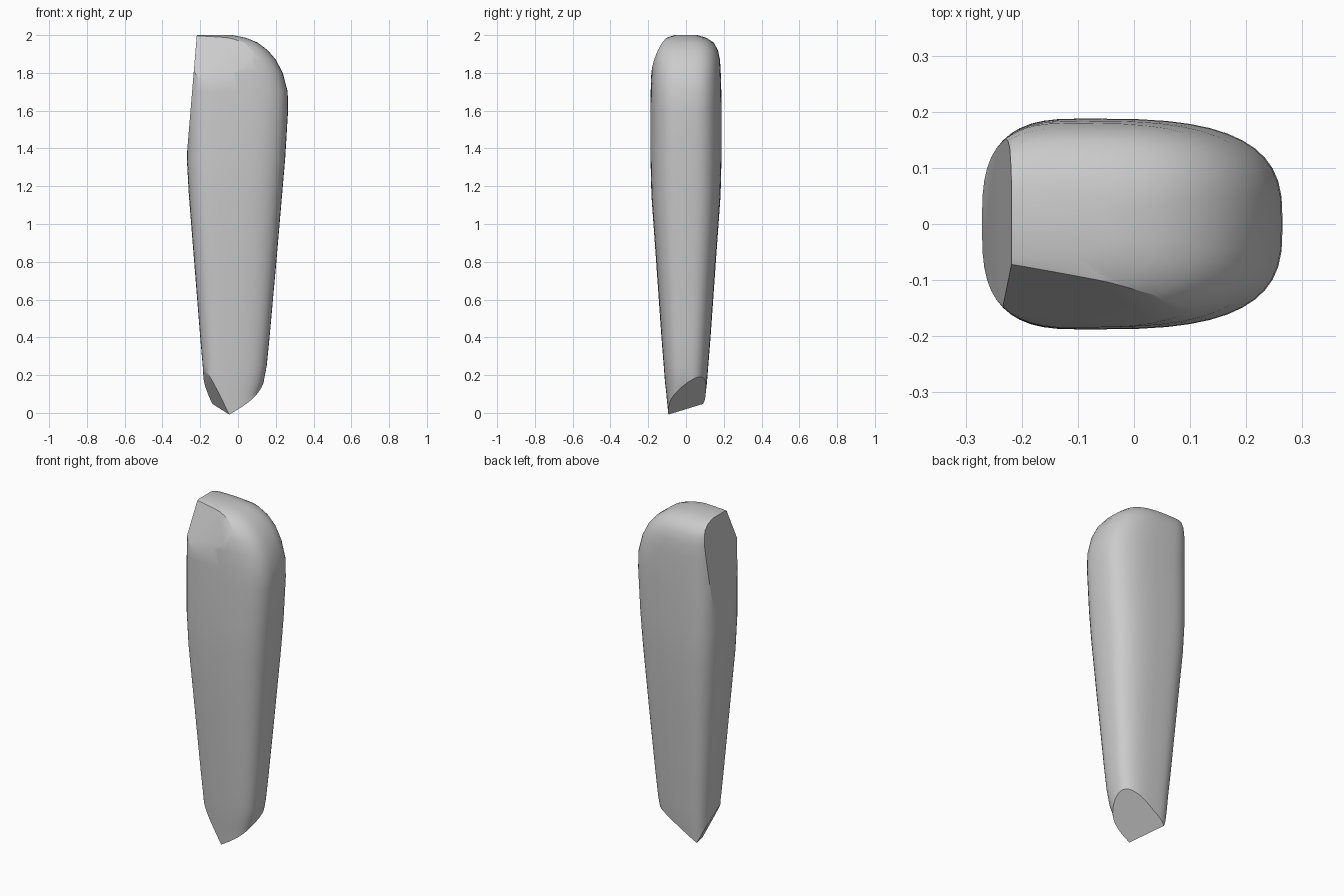
import bpy, bmesh, math
from mathutils import Vector

cube = bpy.data.objects.get("Cube")
if cube:
    bpy.data.objects.remove(cube)

grey = bpy.data.materials.new("plain grey")
grey.use_nodes = True
colour = (0.6, 0.6, 0.6, 1)
grey.diffuse_color = colour
grey.node_tree.nodes["Principled BSDF"].inputs["Base Color"].default_value = colour

# Rounded sections: height, left x, right x, half depth
sections = [
    (-0.05, -0.165, 0.09, 0.09), (0.11, -0.176, 0.115, 0.105),
    (0.16, -0.181, 0.135, 0.111), (0.25, -0.187, 0.152, 0.118),
    (0.4, -0.2, 0.167, 0.13), (0.8, -0.232, 0.203, 0.158),
    (1.15, -0.26, 0.233, 0.183), (1.35, -0.271, 0.25, 0.188),
    (1.6, -0.272, 0.265, 0.188), (1.7, -0.272, 0.263, 0.187),
    (1.8, -0.272, 0.237, 0.184), (1.87, -0.272, 0.2, 0.18),
    (1.92, -0.272, 0.157, 0.169), (1.96, -0.272, 0.105, 0.147),
    (1.985, -0.27, 0.045, 0.11), (2.0, -0.265, -0.03, 0.06),
]
SIDES = 48


def spow(v, e):
    return math.copysign(abs(v) ** e, v)


bm = bmesh.new()
rings = []
for z, left, right, depth in sections:
    mid = left + (right - left) * 0.35
    ring = []
    for i in range(SIDES):
        a = 2 * math.pi * i / SIDES
        c, s = math.cos(a), math.sin(a)
        reach = right - mid if c > 0 else mid - left
        e = 2 / 3.0
        ring.append(bm.verts.new((mid + reach * spow(c, e), depth * spow(s, e), z)))
    rings.append(ring)
for low, high in zip(rings, rings[1:]):
    for i in range(SIDES):
        j = (i + 1) % SIDES
        bm.faces.new((low[i], low[j], high[j], high[i]))
bm.faces.new(rings[0][::-1])
bm.faces.new(rings[-1])


def slice_off(point, normal):
    """Remove everything on the normal's side and cap the cut."""
    geom = bm.verts[:] + bm.edges[:] + bm.faces[:]
    cut = bmesh.ops.bisect_plane(bm, geom=geom, dist=1e-5, plane_co=point,
                                 plane_no=Vector(normal).normalized(), clear_outer=True)
    edges = [g for g in cut["geom_cut"] if isinstance(g, bmesh.types.BMEdge)]
    bmesh.ops.holes_fill(bm, edges=edges, sides=0)


tip = (-0.06, -0.065, 0)
slice_off((-0.218, 0, 2), (-0.6, 0, 0.05))         # flat upper left side
slice_off((-0.22, -0.07, 2), (-0.156, -1, 0.42))   # chipped front top corner
slice_off(tip, (0.6, 0.6, -1))                     # slanted underside
slice_off(tip, (-1.915, -0.625, -1))               # pointed left facet

bmesh.ops.recalc_face_normals(bm, faces=bm.faces[:])
mesh = bpy.data.meshes.new("stone_body")
bm.to_mesh(mesh)
bm.free()
body = bpy.data.objects.new("stone_body", mesh)
bpy.context.collection.objects.link(body)
mesh.materials.append(grey)

bpy.ops.object.select_all(action="DESELECT")
body.select_set(True)
bpy.context.view_layer.objects.active = body
bpy.ops.object.shade_smooth_by_angle(angle=math.radians(30))
